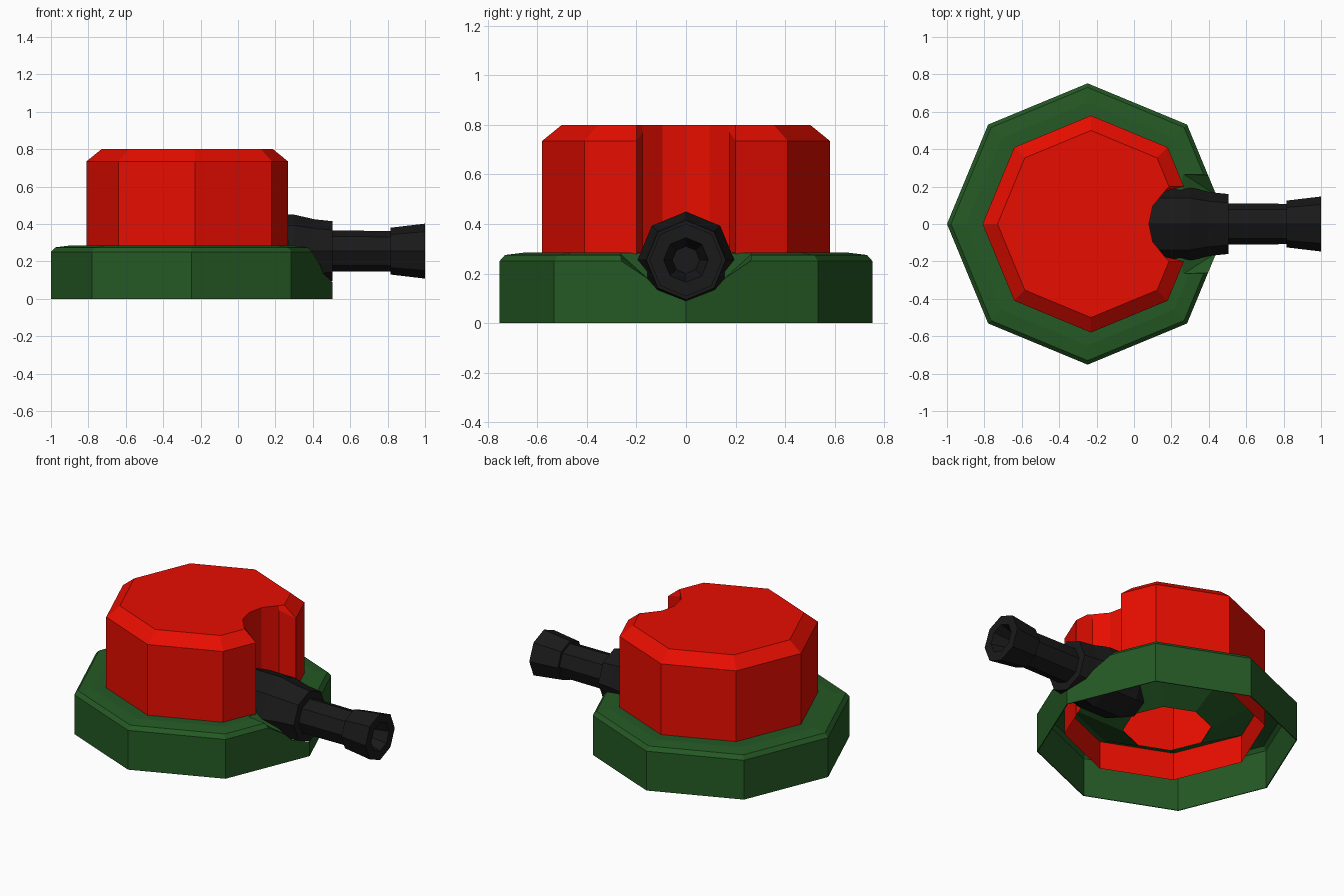
import bpy, bmesh
from math import sin, cos, pi

if "Cube" in bpy.data.objects:
    bpy.data.objects.remove(bpy.data.objects["Cube"])


def material(name, rgb):
    m = bpy.data.materials.new(name)
    m.diffuse_color = (*rgb, 1)
    m.use_nodes = True
    m.node_tree.nodes["Principled BSDF"].inputs["Base Color"].default_value = m.diffuse_color
    return m


GREEN = material("green_paint", (0.018, 0.1, 0.018))
RED = material("red_paint", (0.8, 0.004, 0.0))
BLACK = material("black_metal", (0.01, 0.01, 0.01))


def make(name, verts, faces, mat=None, recalc=True):
    bm = bmesh.new()
    vs = [bm.verts.new(v) for v in verts]
    for f in faces:
        bm.faces.new([vs[i] for i in f])
    bmesh.ops.remove_doubles(bm, verts=bm.verts, dist=1e-5)
    if recalc:
        bmesh.ops.recalc_face_normals(bm, faces=bm.faces)
    me = bpy.data.meshes.new(name)
    bm.to_mesh(me)
    bm.free()
    ob = bpy.data.objects.new(name, me)
    bpy.context.collection.objects.link(ob)
    if mat:
        me.materials.append(mat)
    return ob


def lathe(name, profile, place, mat, closed=False, n=8):
    """Spin a (radius, height) profile with n sides; place maps (a, b, h) to xyz."""
    verts = [place(r * cos(2 * pi * i / n), r * sin(2 * pi * i / n), h)
             for r, h in profile for i in range(n)]
    p = len(profile)
    faces = [(k * n + i, k * n + (i + 1) % n,
              (k + 1) % p * n + (i + 1) % n, (k + 1) % p * n + i)
             for k in range(p if closed else p - 1) for i in range(n)]
    return make(name, verts, faces, mat)


# Hollow octagonal base: thin wall, rim, and a funnel sinking inside the housing
base = lathe("base",
             [(.257, .12), (.56, .285), (.65, .285), (.73, .275), (.752, .25), (.752, 0),
              (.746, 0), (.746, .245), (.725, .267), (.65, .278), (.56, .278), (.257, .113)],
             lambda a, b, h: (a - .248, b, h), GREEN, closed=True)

# Notch in the base rim for the barrel
half = [(.115, .135), (.155, .18), (.26, .25), (.27, .32)]
section = [(0, .09)] + half + [(-y, z) for y, z in reversed(half)]
n = len(section)
cutter = make("notch_cutter",
              [(x, y, z) for x in (.26, .7) for y, z in section],
              [tuple(range(n)), tuple(range(n, 2 * n))] +
              [(i, (i + 1) % n, n + (i + 1) % n, n + i) for i in range(n)])
cutter.hide_render = True
cutter.hide_viewport = True
cut = base.modifiers.new("notch", 'BOOLEAN')
cut.operation = 'DIFFERENCE'
cut.solver = 'EXACT'
cut.object = cutter

# Sloped rim surfaces falling away beside the barrel
for s, side in ((-1, "front"), (1, "back")):
    make("rim_slope_" + side,
         [(.26, s * .27, .284), (.37, s * .27, .275), (.394, s * .26, .25),
          (.438, s * .155, .18), (.26, s * .155, .28)],
         [(0, 4, 3), (0, 3, 2, 1)] if s > 0 else [(3, 4, 0), (1, 2, 3, 0)], GREEN, False)


# Red housing: octagon outline with a rounded notch, chamfered top, open below
def outline(r, start_x):
    octagon = [(-.23 + r * cos(i * pi / 4), r * sin(i * pi / 4)) for i in range(1, 8)]
    notch = [(.165, -.175), (.1, -.095), (.08, 0), (.1, .095), (.165, .175)]
    return [(start_x, .2)] + octagon + [(start_x, -.2)] + notch


wall, top = outline(.58, .267), outline(.50, .187)
m = len(wall)
verts = [(x, y, .1 if i < 9 else .3) for i, (x, y) in enumerate(wall)]
verts += [(x, y, .735 if i < 9 else .77) for i, (x, y) in enumerate(wall)]
verts += [(x, y, .8) for x, y in top]
faces = [tuple(range(2 * m, 3 * m))]
for k in range(2):
    faces += [(k * m + i, k * m + (i + 1) % m, (k + 1) * m + (i + 1) % m, (k + 1) * m + i)
              for i in range(m)]
make("housing", verts, faces, RED)

# Barrel along x: mantle, tube, flared muzzle, bore
lathe("barrel",
      [(0, -.02), (.15, 0), (.195, .1), (.195, .3), (.17, .41), (.16, .505),
       (.11, .505), (.108, .815), (.125, .815), (.147, 1.0), (.09, 1.0),
       (.055, .88), (0, .88)],
      lambda a, b, h: (h, a, b + .255), BLACK)
